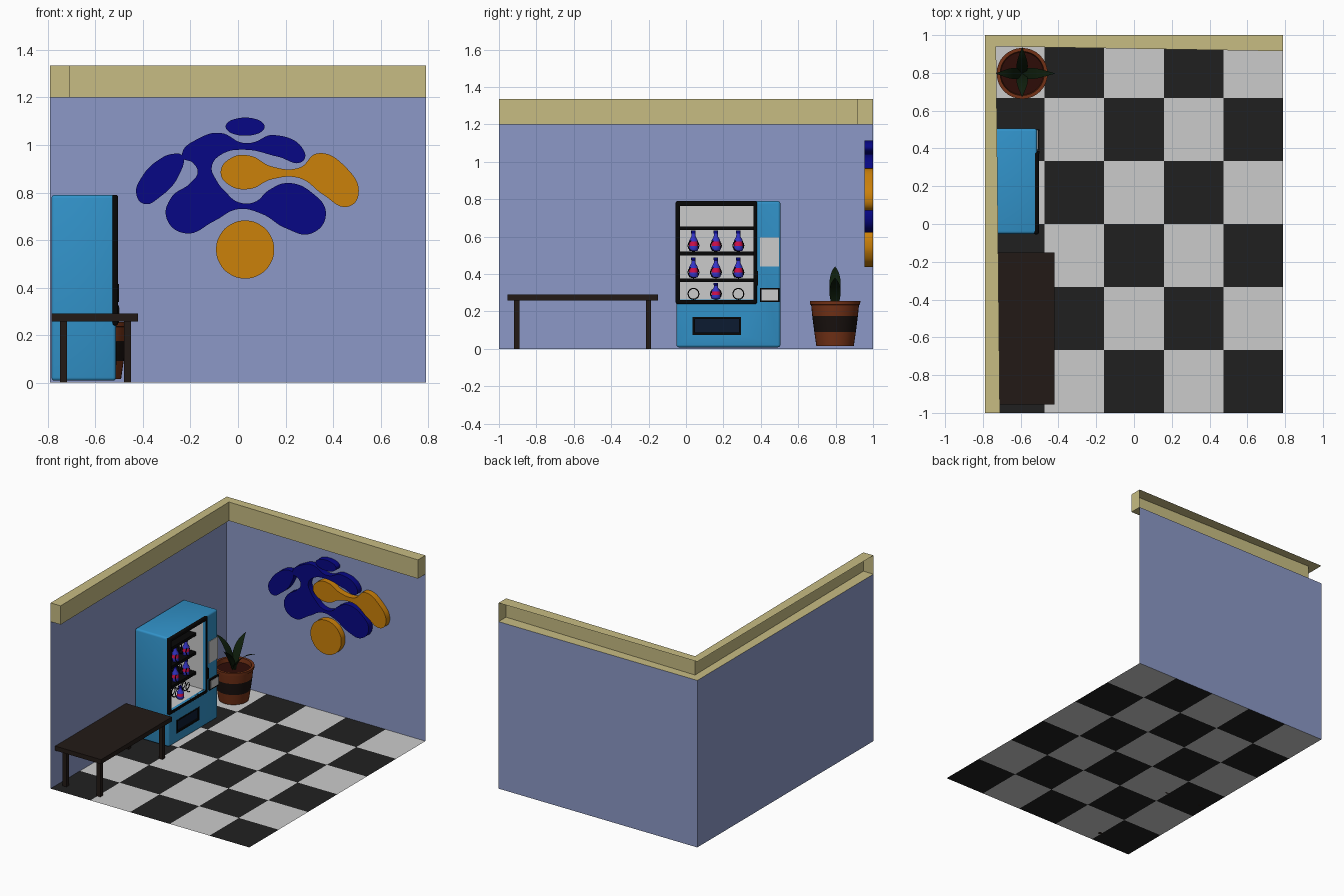
import bpy, bmesh
from math import sin, cos, pi, radians

if "Cube" in bpy.data.objects:
    bpy.data.objects.remove(bpy.data.objects["Cube"])

def mat(name, r, g, b):
    m = bpy.data.materials.new(name)
    m.diffuse_color = [(v / 232) ** 2.2 for v in (r, g, b)] + [1]
    m.use_nodes = True
    m.node_tree.nodes["Principled BSDF"].inputs["Base Color"].default_value = m.diffuse_color
    return m

WALL = mat("wall_blue", 126, 138, 180)
TRIM = mat("trim_tan", 180, 170, 118)
DARK = mat("tile_black", 34, 34, 34)
LIGHT = mat("tile_light", 177, 177, 177)
BLACK = mat("black", 14, 14, 14)
BLUE = mat("machine_blue", 48, 132, 182)
FLAP = mat("flap_navy", 18, 30, 48)
WOOD = mat("dark_wood", 36, 29, 26)
CLAY = mat("clay", 104, 48, 26)
BAND = mat("pot_band", 28, 22, 20)
SOIL = mat("soil", 45, 18, 14)
LEAF = mat("leaf_green", 20, 32, 18)
NAVY = mat("art_blue", 14, 14, 120)
ORANGE = mat("art_orange", 184, 116, 16)
GLASS = mat("bottle_blue", 50, 50, 180)
RED = mat("label_red", 190, 20, 70)

def mesh(name, verts, faces, mats, idx=None):
    me = bpy.data.meshes.new(name)
    me.from_pydata(verts, [], faces)
    for m in mats:
        me.materials.append(m)
    if idx:
        me.polygons.foreach_set("material_index", idx)
    ob = bpy.data.objects.new(name, me)
    bpy.context.collection.objects.link(ob)
    return ob

def activate(ob):
    bpy.ops.object.select_all(action='DESELECT')
    ob.select_set(True)
    bpy.context.view_layer.objects.active = ob

def smooth(ob, angle=35):
    activate(ob)
    bpy.ops.object.shade_smooth_by_angle(angle=radians(angle))

def box(name, x, y, z, m, bevel=0):
    vs = [(a, b, c) for a in x for b in y for c in z]
    fs = [(0, 1, 3, 2), (4, 6, 7, 5), (0, 4, 5, 1), (2, 3, 7, 6), (0, 2, 6, 4), (1, 5, 7, 3)]
    ob = mesh(name, vs, fs, [m])
    if bevel:
        bm = bmesh.new()
        bm.from_mesh(ob.data)
        bmesh.ops.bevel(bm, geom=bm.edges[:], offset=bevel, segments=3, profile=0.5, affect='EDGES')
        bm.to_mesh(ob.data)
        bm.free()
        smooth(ob)
    return ob

def cut(ob, x, y, z):
    c = box("cutter", x, y, z, BLACK)
    c.hide_render = True
    mod = ob.modifiers.new("cut", 'BOOLEAN')
    mod.operation, mod.solver, mod.object = 'DIFFERENCE', 'EXACT', c
    activate(ob)
    bpy.ops.object.modifier_apply(modifier=mod.name)
    bpy.data.objects.remove(c)

def lathe(name, profile, seg_mats, loc, n=32):
    mats = list(dict.fromkeys(seg_mats))
    vs = [(r * cos(2 * pi * k / n), r * sin(2 * pi * k / n), z) for r, z in profile for k in range(n)]
    fs, idx = [], []
    for i, m in enumerate(seg_mats):
        for k in range(n):
            k2 = (k + 1) % n
            fs.append((i * n + k, i * n + k2, (i + 1) * n + k2, (i + 1) * n + k))
            idx.append(mats.index(m))
    ob = mesh(name, vs, fs, mats, idx)
    bm = bmesh.new()
    bm.from_mesh(ob.data)
    bmesh.ops.remove_doubles(bm, verts=bm.verts, dist=1e-5)
    bm.to_mesh(ob.data)
    bm.free()
    ob.location = loc
    smooth(ob)
    return ob

def to_mesh(cu, name, m):
    cu.materials.append(m)
    ob = bpy.data.objects.new(name, cu)
    bpy.context.collection.objects.link(ob)
    activate(ob)
    bpy.ops.object.convert(target='MESH')
    smooth(bpy.context.object)
    return bpy.context.object

# Checkered floor
X, Y = 0.79, 1.0
vs = [(-X + i * 2 * X / 5, -Y + j / 3, 0) for j in range(7) for i in range(6)]
fs = [(j * 6 + i, j * 6 + i + 1, j * 6 + i + 7, j * 6 + i + 6) for j in range(6) for i in range(5)]
mesh("floor", vs, fs, [DARK, LIGHT], [(i + j) % 2 for j in range(6) for i in range(5)])

# Walls
H, TOP = 1.2, 1.335
mesh("left_wall", [(-X, -Y, 0), (-X, Y, 0), (-X, Y, H), (-X, -Y, H)], [(3, 2, 1, 0)], [WALL])
mesh("back_wall", [(-X, Y, 0), (X, Y, 0), (X, Y, H), (-X, Y, H)], [(0, 1, 2, 3)], [WALL])

# Wall trim: channel open at the back, closed at both ends
outer = [(-X, -Y), (-X, Y), (X, Y)]
inner = [(-0.71, -Y), (-0.73, 0.94), (X, 0.915)]
vs = [(*p, z) for z in (H, TOP) for ring in (outer, inner) for p in ring]
fs = []
for i in range(2):
    fs += [(i, i + 1, i + 4, i + 3), (i + 6, i + 9, i + 10, i + 7), (i + 3, i + 4, i + 10, i + 9)]
fs += [(0, 3, 9, 6), (2, 8, 11, 5)]
mesh("wall_trim", vs, fs, [TRIM])

# Wall art: smooth closed outlines given as x, z
def art(name, pts, m):
    cu = bpy.data.curves.new(name, 'CURVE')
    cu.dimensions, cu.fill_mode, cu.extrude, cu.resolution_u = '2D', 'BOTH', 0.022, 8
    sp = cu.splines.new('BEZIER')
    sp.bezier_points.add(len(pts) - 1)
    for bp, (x, z) in zip(sp.bezier_points, pts):
        bp.co = (x, z, 0)
        bp.handle_left_type = bp.handle_right_type = 'AUTO'
    sp.use_cyclic_u = True
    ob = to_mesh(cu, name, m)
    ob.rotation_euler = (pi / 2, 0, 0)
    ob.location = (0, 0.977, 0)

def oval(cx, cz, rx, rz, n=12):
    return [(cx + rx * cos(2 * pi * k / n), cz + rz * sin(2 * pi * k / n)) for k in range(n)]

art("art_circle", oval(0.03, 0.56, 0.122, 0.122), ORANGE)
art("art_top_oval", oval(0.03, 1.077, 0.082, 0.038), NAVY)
art("art_left_blob", [(-.235, .955), (-.245, .88), (-.33, .78), (-.395, .752), (-.428, .795),
                      (-.405, .865), (-.33, .94), (-.27, .963)], NAVY)
art("art_orange_blob", [(-.073, .885), (-.03, .945), (.05, .955), (.14, .91), (.26, .905), (.335, .965),
                        (.45, .91), (.507, .79), (.46, .74), (.36, .79), (.26, .86), (.14, .855),
                        (.05, .815), (-.035, .83)], ORANGE)
art("art_blue_blob", [(-.235, .95), (-.15, 1.035), (-.07, 1.05), (.015, 1.01), (.06, 1.01), (.15, 1.042),
                      (.28, .97), (.27, .93), (.17, .95), (.03, .98), (-.07, .96), (-.11, .91), (-.09, .85),
                      (-.05, .80), (0, .76), (.07, .76), (.13, .81), (.21, .84), (.31, .80), (.37, .71),
                      (.31, .628), (.20, .65), (.10, .71), (0, .73), (-.10, .68), (-.22, .628),
                      (-.30, .69), (-.28, .78), (-.20, .84), (-.17, .885), (-.19, .925)], NAVY)

# Bench
box("bench_top", (-0.785, -0.42), (-0.955, -0.15), (0.258, 0.29), WOOD)
for i, x in enumerate((-0.735, -0.465)):
    for j, y in enumerate((-0.905, -0.2)):
        box(f"bench_leg_{i}{j}", (x - .015, x + .015), (y - .014, y + .014), (0, 0.26), WOOD)

# Vending machine body, window frame and lining
win_y, win_z = (-0.033, 0.362), (0.262, 0.765)
body = box("machine_body", (-0.785, -0.513), (-0.052, 0.505), (0.008, 0.79), BLUE, 0.014)
cut(body, (-0.745, -0.48), win_y, win_z)
cut(body, (-0.545, -0.48), (0.035, 0.295), (0.075, 0.17))
frame = box("window_frame", (-0.53, -0.504), (-0.055, 0.38), (0.24, 0.79), BLACK, 0.009)
cut(frame, (-0.6, -0.48), win_y, win_z)
(y0, y1), (z0, z1) = (win_y[0] + .001, win_y[1] - .001), (win_z[0] + .001, win_z[1] - .001)
vs = [(x, y, z) for x in (-0.744, -0.53) for y, z in ((y0, z0), (y1, z0), (y1, z1), (y0, z1))]
mesh("machine_lining", vs, [(0, 1, 2, 3), (0, 4, 5, 1), (1, 5, 6, 2), (2, 6, 7, 3), (3, 7, 4, 0)], [LIGHT])

# Delivery flap and controls
tray = box("flap_frame", (-0.544, -0.511), (0.035, 0.295), (0.075, 0.17), BLACK)
cut(tray, (-0.53, -0.5), (0.047, 0.283), (0.087, 0.16))
box("delivery_flap", (-0.535, -0.522), (0.047, 0.283), (0.087, 0.16), FLAP)
box("control_panel", (-0.525, -0.509), (0.395, 0.497), (0.44, 0.595), LIGHT)
box("coin_box", (-0.525, -0.5), (0.395, 0.5), (0.25, 0.325), BLACK)
box("coin_plate", (-0.51, -0.498), (0.403, 0.492), (0.259, 0.316), LIGHT)
box("door_handle", (-0.515, -0.5), (0.372, 0.386), (0.34, 0.415), BLACK)

# Shelves, coils and bottles
def coil(name, y, z):
    cu = bpy.data.curves.new(name, 'CURVE')
    cu.dimensions, cu.bevel_depth, cu.bevel_resolution = '3D', 0.003, 0
    sp = cu.splines.new('POLY')
    n = 80
    sp.points.add(n)
    for k, p in enumerate(sp.points):
        a = 2 * pi * 5 * k / n - pi / 2
        p.co = (-0.735 + 0.155 * k / n, y + 0.029 * cos(a), z + 0.029 * sin(a), 1)
    to_mesh(cu, name, BLACK)

def bottle(name, x, y, z):
    prof = [(0, 0), (.021, 0), (.025, .006), (.025, .022), (.024, .026), (.024, .05), (.022, .058),
            (.012, .076), (.010, .092), (.012, .093), (.012, .108), (0, .108)]
    return lathe(name, prof, [GLASS] * 4 + [RED] + [GLASS] * 4 + [NAVY] * 2, (x, y, z), 16)

for i, z in enumerate((0.635, 0.5, 0.357)):
    box(f"shelf_{i}", (-0.743, -0.585), (y0, y1), (z, z + 0.02), BLACK)
for i, z in enumerate((0.52, 0.377, 0.262)):
    for j, y in enumerate((0.04, 0.16, 0.28)):
        coil(f"coil_{i}{j}", y, z + 0.032)
        if i < 2:
            bottle(f"bottle_{i}{j}", -0.61, y, z + 0.004)
bottle("loose_bottle", -0.57, 0.16, 0.266).scale.z = 0.8

# Plant pot and soil
px, py = -0.592, 0.797
lathe("plant_pot", [(0, .015), (.1, .015), (.111, .09), (.122, .175), (.128, .235), (.134, .237),
                    (.135, .256), (.117, .256), (.113, .225), (0, .225)],
      [CLAY, CLAY, BAND, CLAY, CLAY, CLAY, CLAY, CLAY, SOIL], (px, py, 0), 32)

# Four bent leaves: direction, reach, tip height
for name, dx, dy, reach, tip in (("right", 1, 0, .175, .38), ("left", -1, 0, .14, .44),
                                 ("back", 0, 1, .14, .44), ("front", 0, -1, .125, .40)):
    vs, n = [], 10
    for k in range(n + 1):
        t = k / n
        r = 2 * t * (1 - t) * 0.035 + t * t * reach
        z = 0.225 * (1 - t) ** 2 + 2 * t * (1 - t) * (tip - 0.04) + t * t * tip
        w = 0.03 * sin(pi * (0.17 + 0.825 * t))
        vs += [(px + dx * r + s * dy * w, py + dy * r + s * dx * w, z) for s in (-1, 1)]
    leaf = mesh(f"leaf_{name}", vs, [(2 * k, 2 * k + 1, 2 * k + 3, 2 * k + 2) for k in range(n)], [LEAF])
    smooth(leaf, 60)
